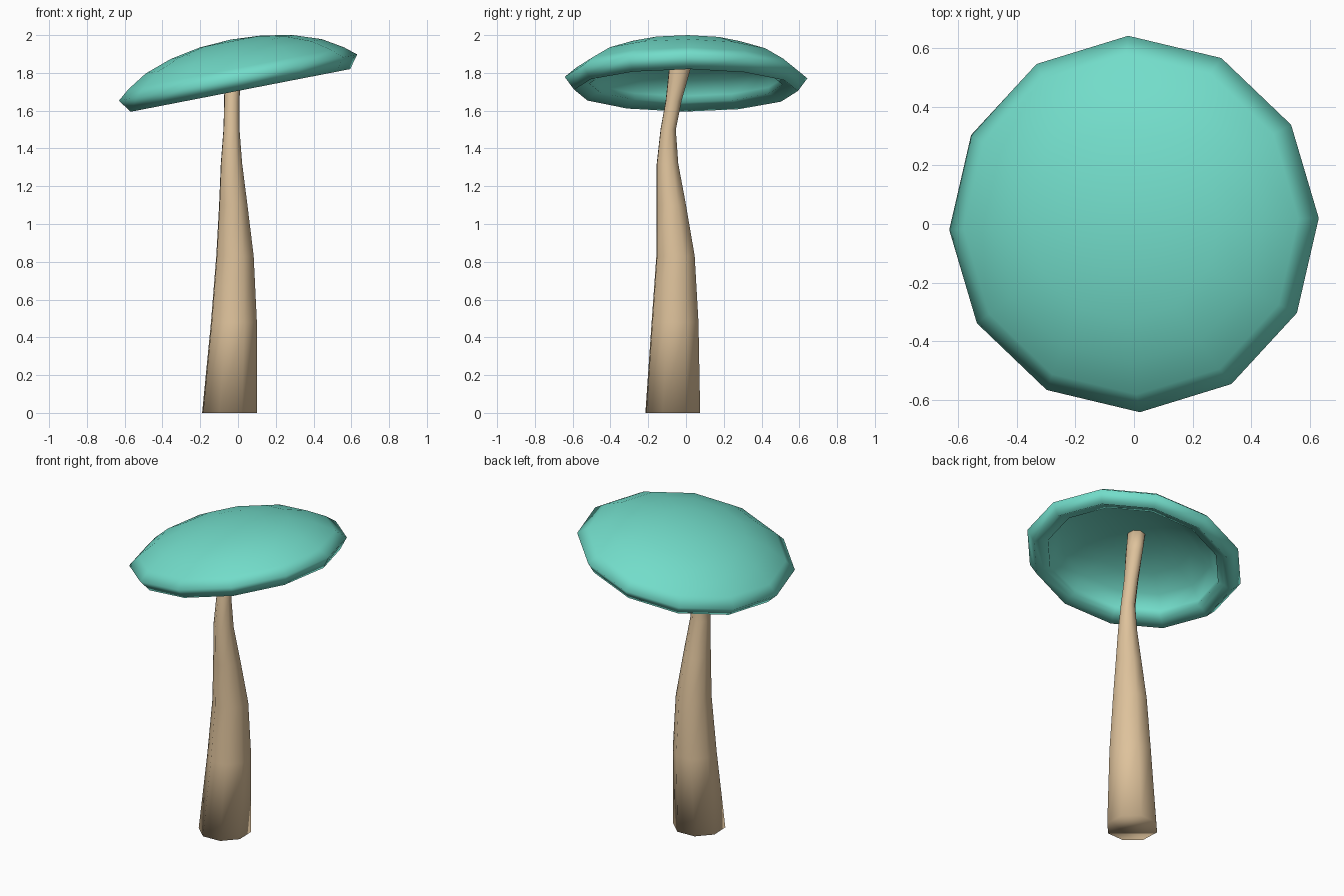
import bpy, math
from mathutils import Matrix

if "Cube" in bpy.data.objects:
    bpy.data.objects.remove(bpy.data.objects["Cube"])


def material(name, rgb):
    m = bpy.data.materials.new(name)
    m.diffuse_color = (*rgb, 1)
    m.use_nodes = True
    m.node_tree.nodes["Principled BSDF"].inputs["Base Color"].default_value = m.diffuse_color
    return m


def loft(name, rings, mat, tip_start=None, tip_end=None):
    """Skin a list of equal rings; close each end with a tip point or an n-gon."""
    n = len(rings[0])
    verts = [p for ring in rings for p in ring]
    faces = []
    for k in range(len(rings) - 1):
        for i in range(n):
            j = (i + 1) % n
            faces.append((k * n + i, k * n + j, (k + 1) * n + j, (k + 1) * n + i))
    last = (len(rings) - 1) * n
    for tip, base, flip in ((tip_start, 0, True), (tip_end, last, False)):
        loop = [base + i for i in range(n)]
        if flip:
            loop.reverse()
        if tip is None:
            faces.append(loop)
        else:
            verts.append(tip)
            t = len(verts) - 1
            faces += [(loop[i], loop[(i + 1) % n], t) for i in range(n)]
    mesh = bpy.data.meshes.new(name)
    mesh.from_pydata(verts, [], faces)
    mesh.materials.append(mat)
    mesh.polygons.foreach_set("use_smooth", [True] * len(mesh.polygons))
    mesh.update()
    ob = bpy.data.objects.new(name, mesh)
    bpy.context.collection.objects.link(ob)
    return ob


def ring(cx, cy, z, rx, ry, sides, start):
    angles = [math.radians(start) + math.tau * i / sides for i in range(sides)]
    return [(cx + rx * math.cos(a), cy + ry * math.sin(a), z) for a in angles]


# Cap: hollow 12-sided dome with a rolled lip, from inside crown to outside crown
profile = [(.17, .152), (.32, .124), (.45, .07), (.515, .0), (.512, -.035),
           (.55, -.04), (.592, -.069), (.643, 0), (.582, .05),
           (.475, .115), (.33, .165), (.17, .195)]
cap = loft("mushroom_cap", [ring(0, 0, h, r, r, 12, 1.8) for r, h in profile],
           material("teal", (.17, .72, .59)), (0, 0, .162), (0, 0, .205))
cap.matrix_world = Matrix.Translation((0, 0, 1.775)) @ Matrix.Rotation(math.radians(-11), 4, 'Y')

# Stem: bent, tapering 8-sided tube (z, x min, x max, y min, y max)
sections = [(0, -.19, .10, -.215, .075), (.48, -.143, .10, -.182, .066),
            (.83, -.115, .083, -.157, .046), (1.1, -.10, .05, -.155, 0),
            (1.32, -.091, .022, -.155, -.041), (1.5, -.077, .008, -.135, -.054),
            (1.65, -.073, .008, -.108, -.024), (1.82, -.072, .015, -.09, .024),
            (1.94, -.075, .02, -.068, .045)]
k = 1 / (2 * math.cos(math.radians(20)))
loft("stem", [ring((a + b) / 2, (c + d) / 2, z, (b - a) * k, (d - c) * k, 8, 25)
              for z, a, b, c, d in sections], material("tan", (.73, .54, .33)))
